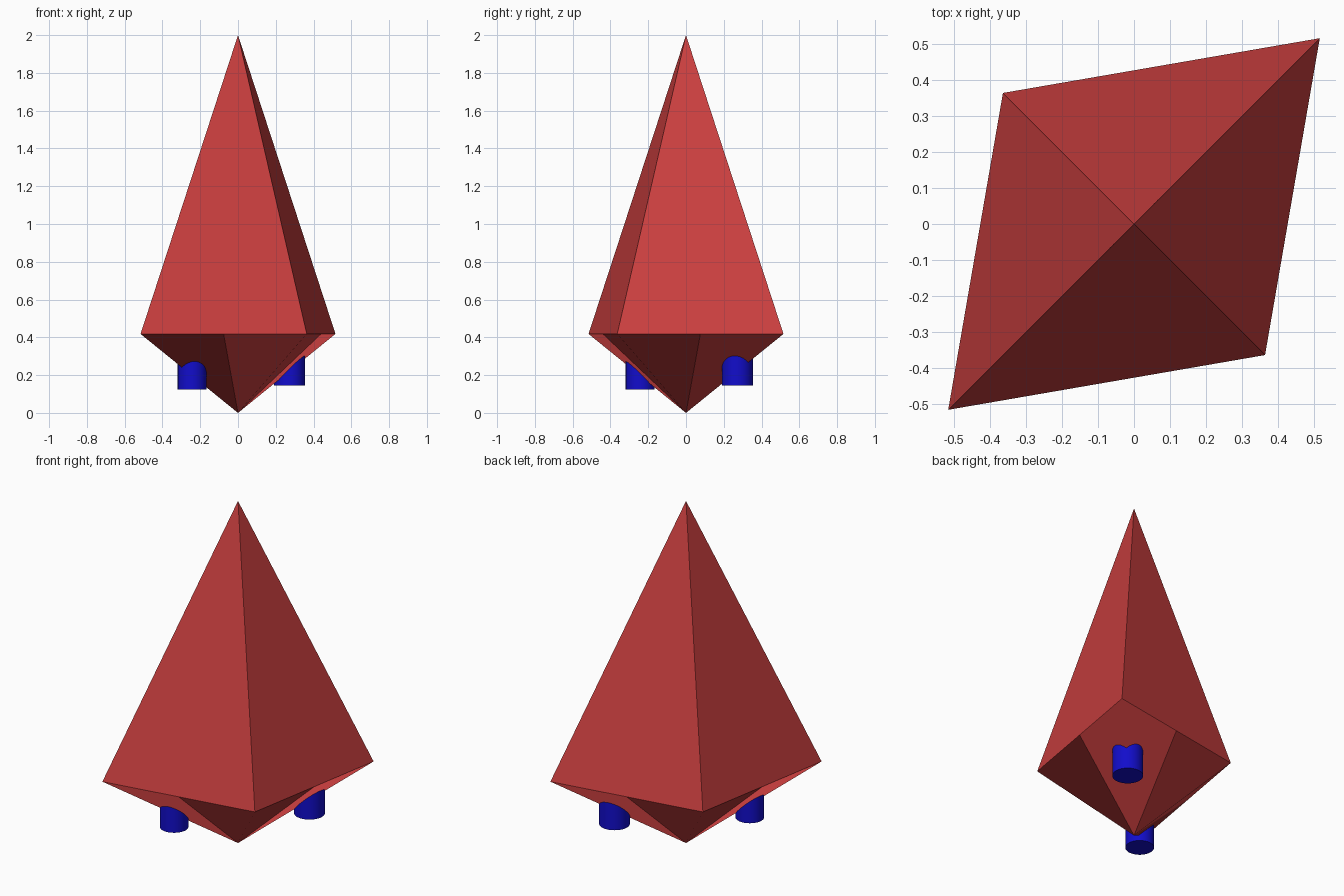
import bpy, bmesh

if "Cube" in bpy.data.objects:
    bpy.data.objects.remove(bpy.data.objects["Cube"])


def material(name, color):
    mat = bpy.data.materials.new(name)
    mat.diffuse_color = (*color, 1)
    mat.use_nodes = True
    mat.node_tree.nodes["Principled BSDF"].inputs["Base Color"].default_value = mat.diffuse_color
    return mat


red = material("red", (0.6, 0.05, 0.05))
blue = material("blue", (0.006, 0.004, 0.6))

# Hull: faceted double pyramid on a diamond-shaped waist
LONG, SHORT, WAIST, TOP = 0.516, 0.364, 0.418, 2.0
bm = bmesh.new()
nose = bm.verts.new((0, 0, TOP))
keel = bm.verts.new((0, 0, 0))
corners = [bm.verts.new((x, y, WAIST)) for x, y in
           ((LONG, LONG), (-SHORT, SHORT), (-LONG, -LONG), (SHORT, -SHORT))]
mids = [bm.verts.new((corners[i].co + corners[(i + 1) % 4].co) / 2)
        for i in range(4)]
for i in range(4):
    # Upper side between two corners, lower kite around each corner
    bm.faces.new((nose, corners[i], mids[i], corners[(i + 1) % 4]))
    bm.faces.new((corners[i], mids[i - 1], keel, mids[i]))
bmesh.ops.recalc_face_normals(bm, faces=bm.faces)
mesh = bpy.data.meshes.new("hull")
bm.to_mesh(mesh)
bm.free()
hull = bpy.data.objects.new("hull", mesh)
hull.data.materials.append(red)
bpy.context.collection.objects.link(hull)


# Thrusters: upright cylinders set into the two long underside ridges
def thruster(name, offset, radius, bottom, top=0.42):
    bpy.ops.mesh.primitive_cylinder_add(
        vertices=32, radius=radius, depth=top - bottom,
        location=(offset, offset, (top + bottom) / 2))
    obj = bpy.context.object
    obj.name = name
    obj.data.materials.append(blue)
    bpy.ops.object.shade_smooth_by_angle()


thruster("front_thruster", -0.243, 0.076, 0.123)
thruster("back_thruster", 0.272, 0.082, 0.144)
